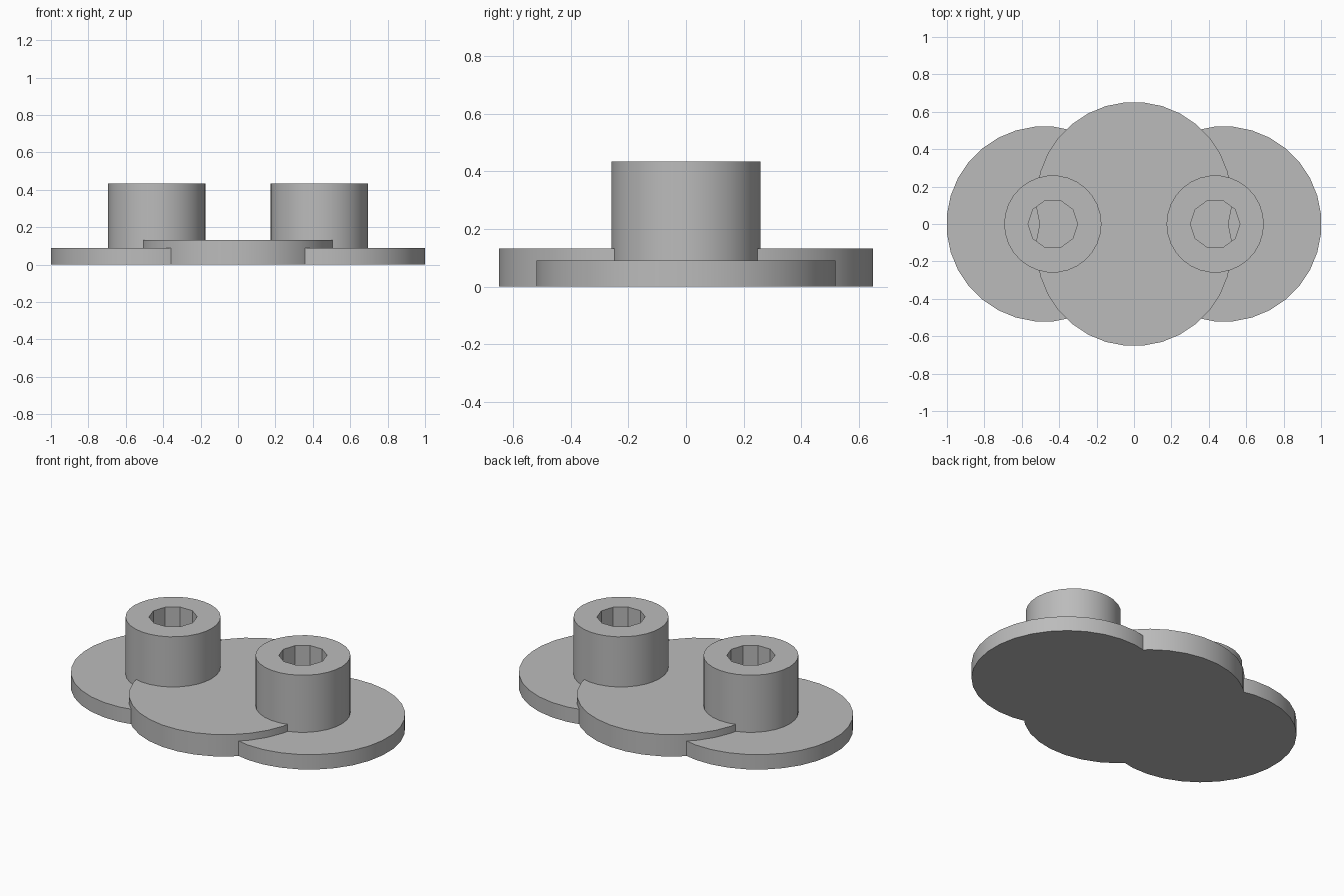
import bpy
import bmesh
from math import pi, cos, sin

if "Cube" in bpy.data.objects:
    bpy.data.objects.remove(bpy.data.objects["Cube"])

GREY = (0.5, 0.5, 0.5, 1.0)
grey = bpy.data.materials.new("plain grey")
grey.use_nodes = True
grey.diffuse_color = GREY
grey.node_tree.nodes["Principled BSDF"].inputs["Base Color"].default_value = GREY

LOW, HIGH, TOP = 0.09, 0.132, 0.435   # lobe, middle and post heights
PLATE_R, POST_R, BORE_R = 0.5225, 0.26, 0.132
LOBE_X, POST_X, MIDDLE_Y = 0.48, 0.434, 0.13


def ring(bm, radius, sides, z, turn=0.0):
    return [bm.verts.new((radius * cos(turn + 2 * pi * i / sides),
                          radius * sin(turn + 2 * pi * i / sides), z))
            for i in range(sides)]


def wall(bm, lower, upper):
    n = len(lower)
    for i in range(n):
        j = (i + 1) % n
        bm.faces.new((lower[i], lower[j], upper[j], upper[i]))


def finish(bm, name, location):
    bmesh.ops.recalc_face_normals(bm, faces=bm.faces[:])
    mesh = bpy.data.meshes.new(name)
    bm.to_mesh(mesh)
    bm.free()
    mesh.materials.append(grey)
    obj = bpy.data.objects.new(name, mesh)
    bpy.context.collection.objects.link(obj)
    obj.location = location
    bpy.ops.object.select_all(action="DESELECT")
    obj.select_set(True)
    bpy.context.view_layer.objects.active = obj
    bpy.ops.object.shade_smooth_by_angle(angle=pi / 6)
    return obj


def disc(name, x, y, height):
    bm = bmesh.new()
    sides = 32
    lower = ring(bm, PLATE_R, sides, 0, pi / sides)
    upper = ring(bm, PLATE_R, sides, height, pi / sides)
    wall(bm, lower, upper)
    bm.faces.new(lower)
    bm.faces.new(upper)
    return finish(bm, name, (x, y, 0))


def post(name, x):
    # Round tube with a ten-sided bore, open down to the plates
    bm = bmesh.new()
    outer = [ring(bm, POST_R, 30, z) for z in (LOW, TOP)]
    bore = [ring(bm, BORE_R, 10, z) for z in (LOW, TOP)]
    wall(bm, *outer)
    wall(bm, *bore)
    # Each bore edge fans out to three outer edges
    for o, b in zip(outer, bore):
        for i in range(10):
            j = (i + 1) % 10
            bm.faces.new((b[i], o[3 * i], o[3 * i + 1], o[3 * i + 2],
                          o[(3 * i + 3) % 30], b[j]))
    return finish(bm, name, (x, 0, 0))


# Low side lobes and their posts
for side, sign in (("left", 1), ("right", -1)):
    disc(side + "_lobe", sign * LOBE_X, 0, LOW)
    post(side + "_post", sign * POST_X)

# Raised middle made of two overlapping discs
for end, sign in (("front", -1), ("back", 1)):
    disc(end + "_middle_disc", 0, sign * MIDDLE_Y, HIGH)
